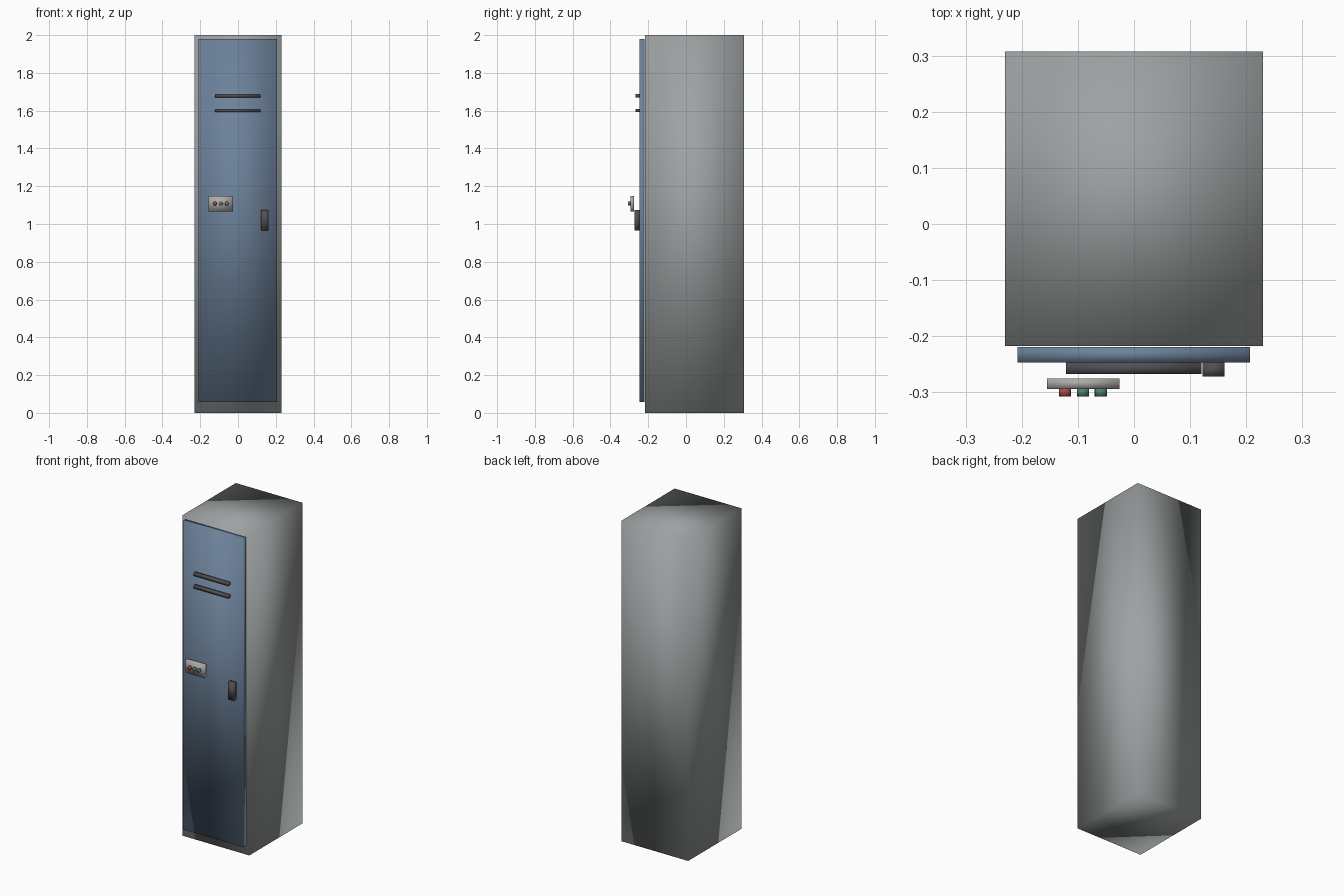
import bpy
import math

if "Cube" in bpy.data.objects:
    bpy.data.objects.remove(bpy.data.objects["Cube"])


def material(name, color):
    m = bpy.data.materials.new(name)
    m.diffuse_color = (*color, 1)
    m.use_nodes = True
    m.node_tree.nodes["Principled BSDF"].inputs["Base Color"].default_value = m.diffuse_color
    return m


def box(name, x, y, z, mat):
    """Fully smooth-shaded box from (min, max) ranges on each axis."""
    bpy.ops.mesh.primitive_cube_add(
        size=1, location=[(a + b) / 2 for a, b in (x, y, z)])
    o = bpy.context.object
    o.name = name
    o.scale = [b - a for a, b in (x, y, z)]
    bpy.ops.object.transform_apply(location=False, rotation=False, scale=True)
    o.data.materials.append(mat)
    bpy.ops.object.shade_smooth()
    return o


grey = material("body_grey", (0.34, 0.36, 0.36))
blue = material("door_blue", (0.15, 0.22, 0.32))
dark = material("dark_metal", (0.08, 0.08, 0.09))
pale = material("keypad_grey", (0.42, 0.40, 0.38))
red = material("button_red", (0.35, 0.07, 0.07))
green = material("button_green", (0.08, 0.22, 0.15))

# Locker body and the door standing just off its front
box("locker_body", (-0.23, 0.23), (-0.217, 0.307), (0, 2), grey)
box("door", (-0.208, 0.207), (-0.247, -0.219), (0.058, 1.98), blue)

# Vent slats
for i, z in enumerate((1.601, 1.679)):
    box(f"vent_slat_{i + 1}", (-0.121, 0.12), (-0.267, -0.247),
        (z - 0.009, z + 0.009), dark)

# Door handle
box("handle", (0.122, 0.161), (-0.272, -0.247), (0.965, 1.075), dark)

# Keypad plate with three round buttons
box("keypad_plate", (-0.155, -0.026), (-0.294, -0.275), (1.067, 1.148), pale)
for i, (x, mat) in enumerate(((-0.123, red), (-0.091, green), (-0.059, green))):
    bpy.ops.mesh.primitive_cylinder_add(
        vertices=16, radius=0.011, depth=0.014,
        location=(x, -0.300, 1.108), rotation=(math.pi / 2, 0, 0))
    button = bpy.context.object
    button.name = f"keypad_button_{i + 1}"
    button.data.materials.append(mat)
    bpy.ops.object.shade_smooth()
